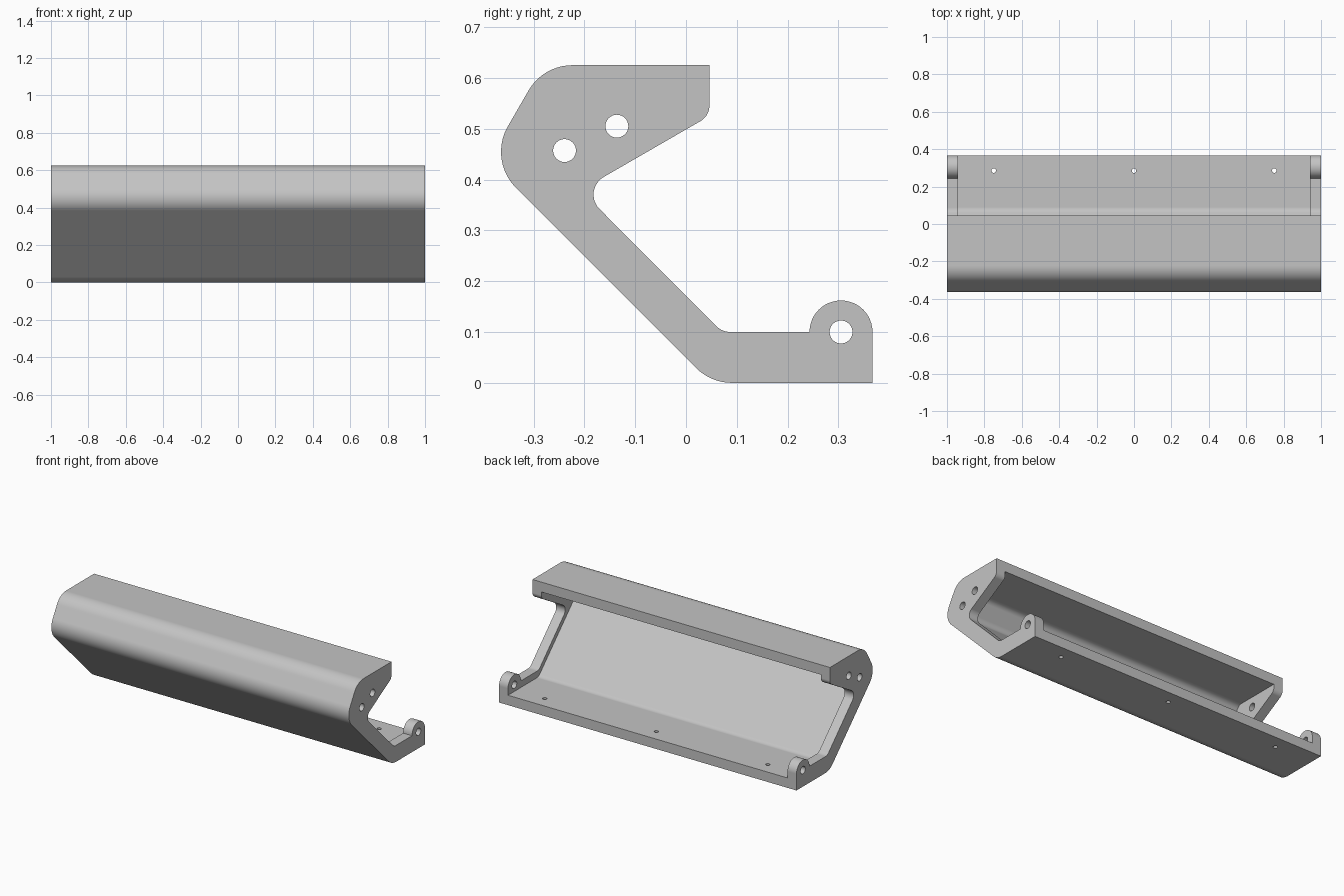
import bpy, bmesh, math
from mathutils import Vector, Matrix

if "Cube" in bpy.data.objects:
    bpy.data.objects.remove(bpy.data.objects["Cube"], do_unlink=True)

WALL = 0.06      # thickness of the shell and the end plates
BEND = 0.1       # outer bend radius
SEG = 10


def fillet(corners):
    """Round a list of (y, z, radius) corners into a closed outline."""
    out = []
    for i, (y, z, r) in enumerate(corners):
        p = Vector((y, z))
        if r == 0:
            out.append(p)
            continue
        a = (Vector(corners[i - 1][:2]) - p).normalized()
        b = (Vector(corners[(i + 1) % len(corners)][:2]) - p).normalized()
        half = a.angle(b) / 2
        centre = p + (a + b).normalized() * (r / math.sin(half))
        start = p + a * (r / math.tan(half)) - centre
        end = p + b * (r / math.tan(half)) - centre
        sweep = start.angle_signed(end)
        for k in range(SEG + 1):
            t = -sweep * k / SEG
            out.append(centre + Matrix.Rotation(t, 2) @ start)
    return out


def inset_corner(before, p, after, d):
    """Move a corner inward (to the right of travel) by d."""
    u = (Vector(p) - Vector(before)).normalized()
    v = (Vector(after) - Vector(p)).normalized()
    n = Vector((u.y, -u.x)) + Vector((v.y, -v.x))
    return Vector(p) + n * (d / (1 + u.dot(v)))


def make_object(name, bm):
    bmesh.ops.recalc_face_normals(bm, faces=bm.faces)
    mesh = bpy.data.meshes.new(name)
    bm.to_mesh(mesh)
    bm.free()
    ob = bpy.data.objects.new(name, mesh)
    bpy.context.collection.objects.link(ob)
    return ob


def prism(name, outline, half):
    """Extrude a (y, z) outline along x from -half to half."""
    bm = bmesh.new()
    face = bm.faces.new([bm.verts.new((-half, p[0], p[1])) for p in outline])
    geo = bmesh.ops.extrude_face_region(bm, geom=[face])["geom"]
    moved = [g for g in geo if isinstance(g, bmesh.types.BMVert)]
    bmesh.ops.translate(bm, verts=moved, vec=(2 * half, 0, 0))
    return make_object(name, bm)


def rod(name, centre, radius, length, along_x):
    bm = bmesh.new()
    turn = Matrix.Rotation(math.pi / 2, 4, 'Y') if along_x else Matrix()
    bmesh.ops.create_cone(bm, cap_ends=True, segments=32, radius1=radius, radius2=radius,
                          depth=length, matrix=Matrix.Translation(centre) @ turn)
    return make_object(name, bm)


# Outer corners of the bent shell, from floor lip round to top lip
shell = [(0.367, 0), (0.049, 0), (-0.389, 0.438), (-0.281, 0.625), (0.046, 0.625)]

# End plate outline, including the round hinge boss
boss_y, boss_z, boss_r = 0.305, 0.1, 0.062
outline = fillet([(*shell[0], 0)] + [(*c, BEND) for c in shell[1:4]] + [
    (*shell[4], 0), (0.046, 0.525, 0.035), (-0.207, 0.379, 0.04), (0.071, 0.1, 0.04),
    (boss_y - boss_r, boss_z, 0)])
for k in range(1, 25):
    t = math.pi * (1 - k / 24)
    outline.append(Vector((boss_y + boss_r * math.cos(t), boss_z + boss_r * math.sin(t))))
body = prism("bent_cover", outline, 1.0)

# Cavity between the two end plates leaves a shell of even thickness
inner = [inset_corner(shell[i - 1], shell[i], shell[i + 1], WALL) for i in (1, 2, 3)]
cavity = fillet([(0.6, WALL, 0)] + [(p.x, p.y, BEND - WALL) for p in inner]
                + [(0.6, 0.625 - WALL, 0)])
cutters = [prism("cavity_cutter", cavity, 1.0 - WALL)]

# Holes through the end plates, then screw holes through the floor
for y, z in ((-0.239, 0.457), (-0.136, 0.505), (boss_y, boss_z)):
    cutters.append(rod("plate_hole_cutter", (0, y, z), 0.0225, 2.4, True))
for x in (-0.75, 0, 0.75):
    cutters.append(rod("floor_hole_cutter", (x, 0.285, 0), 0.012, 0.14, False))

for cutter in cutters:
    cutter.hide_render = True
    mod = body.modifiers.new("cut", 'BOOLEAN')
    mod.operation = 'DIFFERENCE'
    mod.solver = 'EXACT'
    mod.object = cutter
bpy.context.view_layer.update()
graph = bpy.context.evaluated_depsgraph_get()
result = bpy.data.meshes.new_from_object(body.evaluated_get(graph))
body.modifiers.clear()
body.data = result
for cutter in cutters:
    bpy.data.objects.remove(cutter, do_unlink=True)

# Single plain grey
grey = bpy.data.materials.new("plain_grey")
grey.use_nodes = True
colour = (0.55, 0.55, 0.55, 1)
grey.diffuse_color = colour
grey.node_tree.nodes["Principled BSDF"].inputs["Base Color"].default_value = colour
body.data.materials.clear()
body.data.materials.append(grey)

# Smooth bends, crisp edges, flat faces kept flat
bpy.ops.object.select_all(action='DESELECT')
body.select_set(True)
bpy.context.view_layer.objects.active = body
bpy.ops.object.shade_smooth_by_angle(angle=math.radians(30))
normals = body.modifiers.new("flat_normals", 'WEIGHTED_NORMAL')
normals.keep_sharp = True
